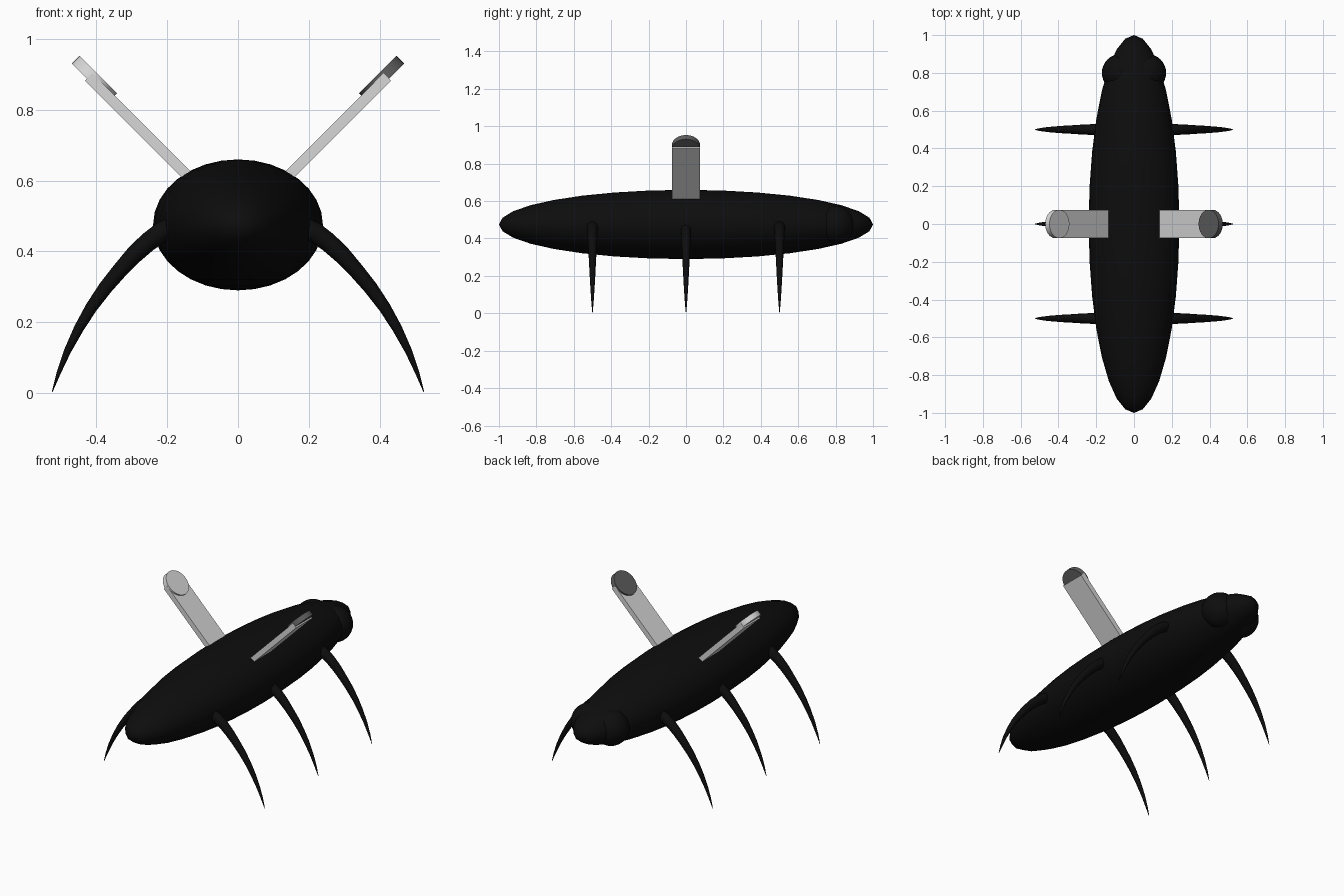
import bpy, bmesh, math
from mathutils import Vector, Matrix

if "Cube" in bpy.data.objects:
    bpy.data.objects.remove(bpy.data.objects["Cube"])


def mat(name, v):
    m = bpy.data.materials.new(name)
    m.diffuse_color = (v, v, v, 1)
    m.use_nodes = True
    m.node_tree.nodes["Principled BSDF"].inputs["Base Color"].default_value = m.diffuse_color
    return m


BLACK = mat("black", 0.004)
LIGHT = mat("light_grey", 0.68)
DARK = mat("dark_grey", 0.11)


def finish(name, bm, material, smooth=True):
    bmesh.ops.recalc_face_normals(bm, faces=bm.faces[:])
    me = bpy.data.meshes.new(name)
    bm.to_mesh(me)
    bm.free()
    ob = bpy.data.objects.new(name, me)
    bpy.context.collection.objects.link(ob)
    me.materials.append(material)
    for p in me.polygons:
        p.use_smooth = smooth
    return ob


def ellipsoid(name, loc, radii, material):
    bm = bmesh.new()
    bmesh.ops.create_uvsphere(bm, u_segments=32, v_segments=16, radius=1)
    bmesh.ops.scale(bm, vec=radii, verts=bm.verts)
    bmesh.ops.translate(bm, vec=loc, verts=bm.verts)
    return finish(name, bm, material)


# Body and the two bulging eyes at the head end
ellipsoid("body", (0, 0, 0.475), (0.24, 1.0, 0.185), BLACK)
for s, side in ((-1, "left"), (1, "right")):
    ellipsoid(side + "_eye", (s * 0.07, 0.8, 0.475), (0.1, 0.1, 0.1), BLACK)

# Curved tapering leg: (x, z, radius) along the path, swept with round rings
PATH = [(0.17, 0.475, 0.029), (0.215, 0.455, 0.029), (0.255, 0.426, 0.027),
        (0.295, 0.389, 0.025), (0.335, 0.345, 0.022), (0.375, 0.297, 0.02),
        (0.415, 0.241, 0.017), (0.45, 0.182, 0.014), (0.483, 0.116, 0.01),
        (0.507, 0.056, 0.006), (0.525, 0.003, 0.001)]


def leg(name, s, y, sides=12):
    bm = bmesh.new()
    rings = []
    for i, (x, z, r) in enumerate(PATH):
        a, b = PATH[max(i - 1, 0)], PATH[min(i + 1, len(PATH) - 1)]
        t = Vector((b[0] - a[0], 0, b[1] - a[1])).normalized()
        n = Vector((-t.z, 0, t.x))
        ring = []
        for k in range(sides):
            ang = 2 * math.pi * k / sides
            p = Vector((x, y, z)) + n * r * math.cos(ang) + Vector((0, r * math.sin(ang), 0))
            ring.append(bm.verts.new((s * p.x, p.y, p.z)))
        rings.append(ring)
    for r0, r1 in zip(rings, rings[1:]):
        for k in range(sides):
            j = (k + 1) % sides
            bm.faces.new((r0[k], r0[j], r1[j], r1[k]))
    bm.faces.new(rings[0])
    bm.faces.new(rings[-1])
    finish(name, bm, BLACK)


for s, side in ((-1, "left"), (1, "right")):
    for y, pos in ((-0.5, "front"), (0, "middle"), (0.5, "back")):
        leg(f"{side}_{pos}_leg", s, y)

# Wings: flat bars tilted 45 degrees with a round disc at each tip
for s, side, disc_mat in ((-1, "left", LIGHT), (1, "right", DARK)):
    rot = Matrix.Rotation(-s * math.pi / 4, 4, 'Y')
    length = 0.45
    end = Vector((s * 0.422, 0, 0.893))
    mid = end - Vector((s, 0, 1)).normalized() * length / 2
    bm = bmesh.new()
    bmesh.ops.create_cube(bm, size=1, matrix=Matrix.Translation(mid) @ rot
                          @ Matrix.Diagonal((length, 0.15, 0.03, 1)))
    finish(side + "_wing", bm, LIGHT, False)
    bm = bmesh.new()
    bmesh.ops.create_cone(bm, cap_ends=True, segments=32, radius1=0.075,
                          radius2=0.075, depth=0.031,
                          matrix=Matrix.Translation((s * 0.406, 0, 0.889)) @ rot)
    ob = finish(side + "_wing_disc", bm, disc_mat)
    for p in ob.data.polygons:
        p.use_smooth = len(p.vertices) == 4
    ob.data.set_sharp_from_angle(angle=math.radians(40))
